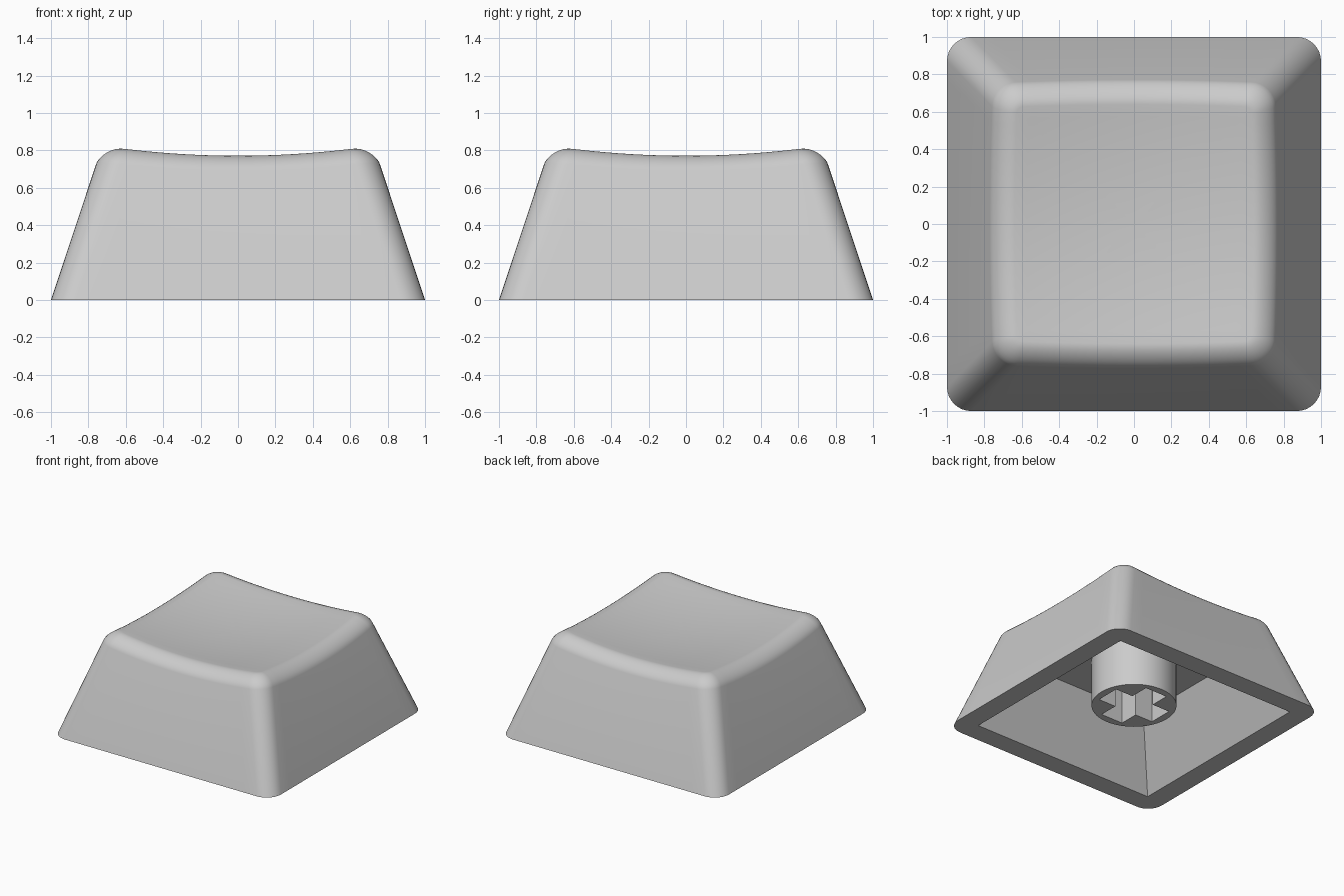
import bpy, bmesh, math
from mathutils import Vector

if "Cube" in bpy.data.objects:
    bpy.data.objects.remove(bpy.data.objects["Cube"])

TAPER = 0.332            # inward lean of the walls per unit of height
RADIUS = 0.13            # corner radius in plan
FILLET = 0.10            # reach of the rounded top edge
CEILING = 0.50
grey = bpy.data.materials.new("light grey plastic")
grey.diffuse_color = (0.6, 0.6, 0.6, 1)
grey.use_nodes = True
grey.node_tree.nodes["Principled BSDF"].inputs["Base Color"].default_value = grey.diffuse_color


def finish(name, bm, angle=35):
    bmesh.ops.recalc_face_normals(bm, faces=bm.faces)
    mesh = bpy.data.meshes.new(name)
    bm.to_mesh(mesh)
    bm.free()
    ob = bpy.data.objects.new(name, mesh)
    bpy.context.collection.objects.link(ob)
    mesh.materials.append(grey)
    return ob


def smooth(ob, angle=35):
    bpy.ops.object.select_all(action='DESELECT')
    ob.select_set(True)
    bpy.context.view_layer.objects.active = ob
    bpy.ops.object.shade_smooth_by_angle(angle=math.radians(angle))


def ring(half, r, side=16, arc=8):
    """Rounded square outline, same point count for any size."""
    pts = []
    c = half - r
    for q in range(4):
        a0 = q * math.pi / 2
        turn = lambda x, y: Vector((x * math.cos(a0) - y * math.sin(a0),
                                    x * math.sin(a0) + y * math.cos(a0)))
        for i in range(side):
            pts.append(turn(half, -c + 2 * c * i / side))
        for i in range(arc):
            a = math.pi / 2 * i / arc
            pts.append(turn(c + r * math.cos(a), c + r * math.sin(a)))
    return pts


def dish(p):
    return 0.728 + 0.105 * p.length_squared


# Profile of every column: wall foot, rounded edge, then the dished top
N = len(ring(1, RADIUS))
columns = []
for k in range(N):
    z = 0.8
    for _ in range(12):                       # height where wall meets dish
        z = dish(ring(1 - TAPER * z, RADIUS)[k])
    half = 1 - TAPER * z
    edge = ring(half, RADIUS)[k]
    zl = z - FILLET * 0.95
    low = ring(1 - TAPER * zl, RADIUS)[k]
    inner = ring(half - FILLET, RADIUS - FILLET)[k]
    A, B, C = low.to_3d(), edge.to_3d(), inner.to_3d()
    A.z, B.z, C.z = zl, z, dish(inner)
    col = [ring(1, RADIUS)[k].to_3d()]
    w = 0.55                                  # conic weight, close to an arc
    for i in range(9):
        t = i / 8
        a, b, c = (1 - t) ** 2, 2 * w * t * (1 - t), t * t
        col.append((A * a + B * b + C * c) / (a + b + c))
    for s in (0.9, 0.75, 0.6, 0.45, 0.3, 0.15):
        p = inner * s
        col.append(Vector((p.x, p.y, dish(p))))
    columns.append(col)

bm = bmesh.new()
grid = [[bm.verts.new(p) for p in col] for col in columns]
centre = bm.verts.new((0, 0, dish(Vector((0, 0)))))
for k in range(N):
    a, b = grid[k], grid[(k + 1) % N]
    for i in range(len(a) - 1):
        bm.faces.new((a[i], b[i], b[i + 1], a[i + 1]))
    bm.faces.new((a[-1], b[-1], centre))

# Underside: flat rim, sloping square cavity and flat ceiling
def square(h, z):
    return [bm.verts.new((x * h, y * h, z)) for x, y in ((1, -1), (1, 1), (-1, 1), (-1, -1))]

mouth, roof = square(0.833, 0), square(0.575, CEILING)
per = N // 4
for q in range(4):
    j = (q + 1) % 4
    mid = per * q + 20                        # middle of the corner arc
    start = mid - per
    for s in range(per):
        v0, v1 = grid[(start + s) % N][0], grid[(start + s + 1) % N][0]
        if s == per // 2:
            bm.faces.new((v0, v1, mouth[j], mouth[q]))
        else:
            bm.faces.new((v0, v1, mouth[q if s < per // 2 else j]))
    bm.faces.new((mouth[q], mouth[j], roof[j], roof[q]))
bm.faces.new(roof)
smooth(finish("cap_shell", bm))

# Stem with a cross-shaped socket
bm = bmesh.new()
z0, z1 = 0.115, CEILING + 0.01
bmesh.ops.create_cone(bm, cap_ends=True, segments=64, radius1=0.32, radius2=0.32, depth=z1 - z0)
bmesh.ops.translate(bm, verts=bm.verts, vec=(0, 0, (z0 + z1) / 2))
stem = finish("stem", bm)

bm = bmesh.new()
L, W = 0.26, 0.10
outline = []
for q in range(4):
    c, s = (1, 0, -1, 0)[q], (0, 1, 0, -1)[q]
    for x, y in ((L, -W), (L, W), (W, W)):
        outline.append(bm.verts.new((x * c - y * s, x * s + y * c, z0 - 0.1)))
face = bm.faces.new(outline)
new = bmesh.ops.extrude_face_region(bm, geom=[face])["geom"]
bmesh.ops.translate(bm, verts=[v for v in new if isinstance(v, bmesh.types.BMVert)],
                    vec=(0, 0, CEILING - 0.005 - z0 + 0.1))
cutter = finish("socket_cutter", bm)
cutter.hide_render = True

cut = stem.modifiers.new("socket", 'BOOLEAN')
cut.operation = 'DIFFERENCE'
cut.solver = 'EXACT'
cut.object = cutter
bpy.context.view_layer.objects.active = stem
bpy.ops.object.modifier_apply(modifier=cut.name)
bpy.data.objects.remove(cutter)
smooth(stem)
